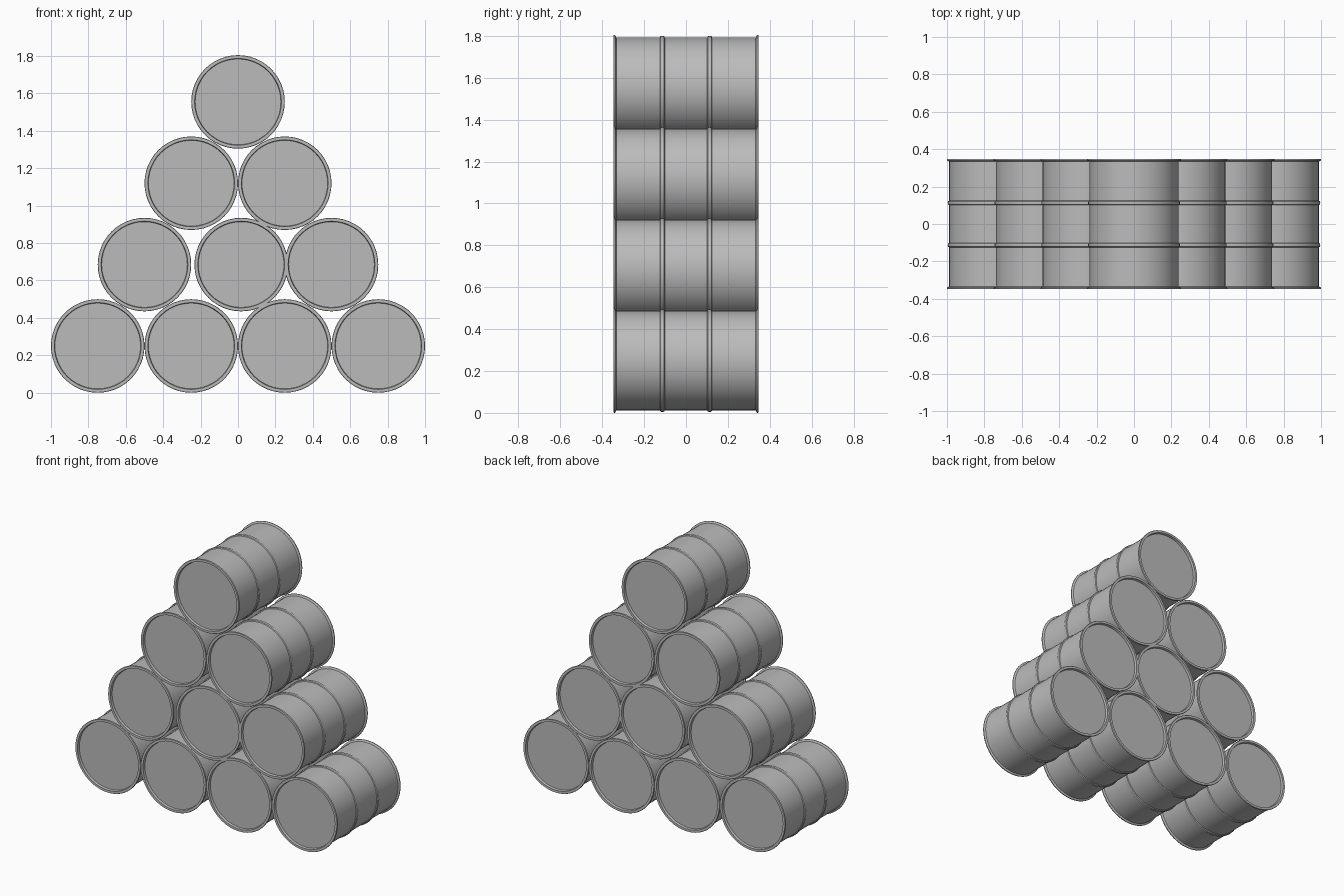
import bpy, bmesh, math
from mathutils import Matrix, Vector

cube = bpy.data.objects.get("Cube")
if cube:
    bpy.data.objects.remove(cube, do_unlink=True)

# Plain grey steel for every drum
steel = bpy.data.materials.new("grey_steel")
steel.use_nodes = True
GREY = (0.5, 0.5, 0.5, 1)
steel.diffuse_color = GREY
steel.node_tree.nodes["Principled BSDF"].inputs["Base Color"].default_value = GREY

RIM, BODY, HALF = 0.25, 0.238, 0.347
LID_R, RECESS, RIB_Y = 0.229, 0.016, 0.113
SIDES = 48


def rib(y):
    """Half-round rolled hoop standing proud of the wall."""
    return [(BODY + 0.008 * math.sin(math.pi * i / 4),
             y - 0.012 * math.cos(math.pi * i / 4)) for i in range(5)]


def drum_profile():
    """Radius and length pairs from the front lid centre to the back lid centre."""
    front = [(0, RECESS - HALF), (LID_R, RECESS - HALF), (LID_R + 0.003, -HALF),
             (RIM - 0.002, -HALF), (RIM, 0.003 - HALF), (RIM, 0.008 - HALF),
             (BODY, 0.014 - HALF)]
    back = [(r, -y) for r, y in reversed(front)]
    return front + rib(-RIB_Y) + rib(RIB_Y) + back


def drum_mesh():
    bm = bmesh.new()
    verts = [bm.verts.new((r, y, 0)) for r, y in drum_profile()]
    edges = [bm.edges.new(pair) for pair in zip(verts, verts[1:])]
    bmesh.ops.spin(bm, geom=verts + edges, cent=(0, 0, 0), axis=(0, 1, 0),
                   angle=math.tau, steps=SIDES, use_duplicate=False)
    bmesh.ops.remove_doubles(bm, verts=bm.verts, dist=0.0001)
    bmesh.ops.recalc_face_normals(bm, faces=bm.faces)
    mesh = bpy.data.meshes.new("drum")
    bm.to_mesh(mesh)
    bm.free()
    mesh.materials.append(steel)
    return mesh


# Pyramid stack: four drums at the bottom, one at the top
mesh = drum_mesh()
ROW_STEP = 0.435
drums = []
for row in range(4):
    count = 4 - row
    for i in range(count):
        x = (i - (count - 1) / 2) * 2 * RIM
        if (row, i) == (1, 1):
            x += 0.017  # this drum has rolled slightly aside
        drum = bpy.data.objects.new(f"drum_row{row + 1}_{i + 1}", mesh)
        drum.location = (x, 0, RIM + row * ROW_STEP)
        bpy.context.collection.objects.link(drum)
        drums.append(drum)

# Smooth walls with crisp rims; the drums share one mesh
bpy.ops.object.select_all(action='DESELECT')
drums[0].select_set(True)
bpy.context.view_layer.objects.active = drums[0]
bpy.ops.object.shade_smooth_by_angle(angle=math.radians(35))
